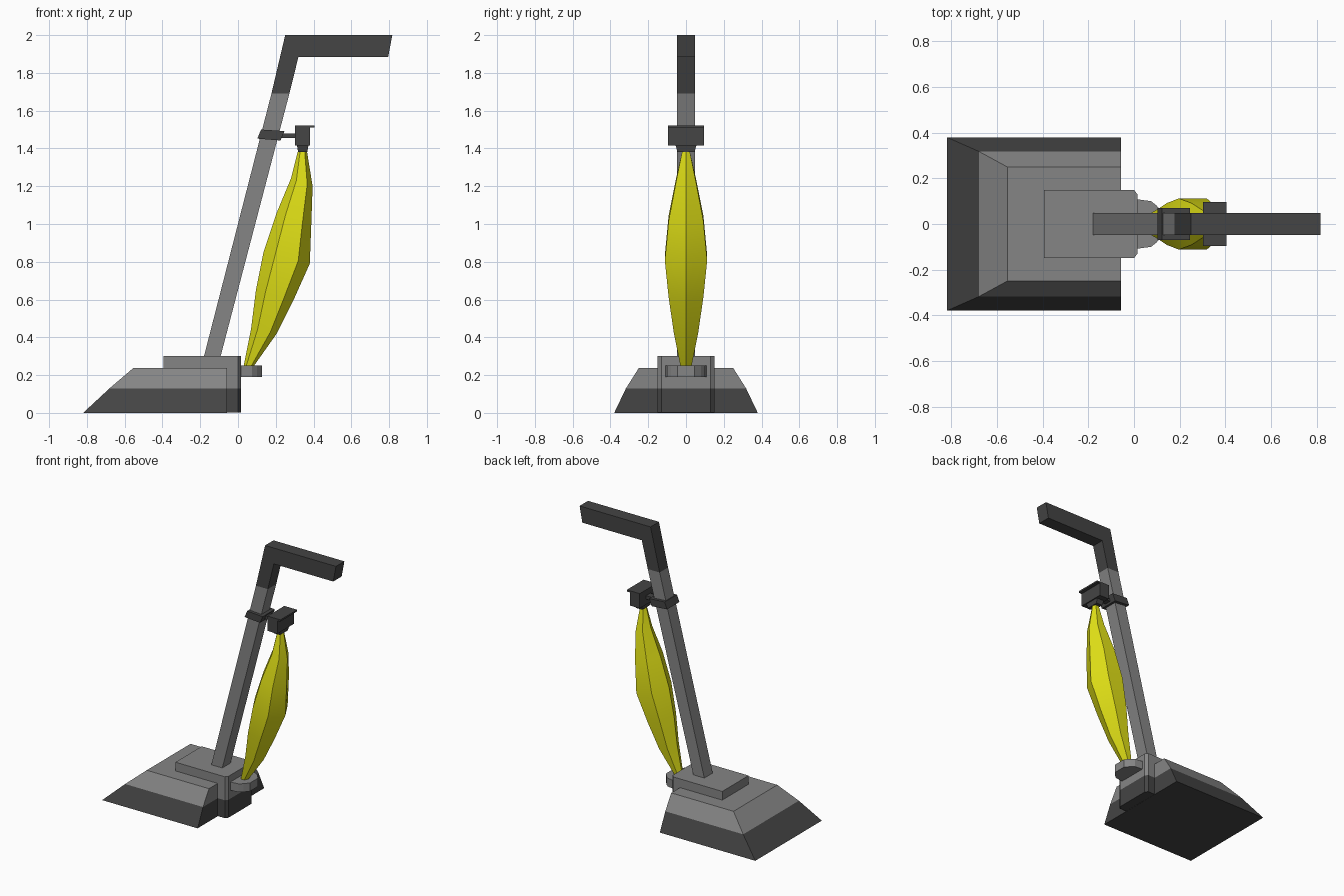
import bpy
import bmesh
import math

cube = bpy.data.objects.get("Cube")
if cube:
    bpy.data.objects.remove(cube, do_unlink=True)


def material(name, color):
    mat = bpy.data.materials.new(name)
    mat.use_nodes = True
    mat.diffuse_color = (*color, 1)
    bsdf = next(n for n in mat.node_tree.nodes if n.type == 'BSDF_PRINCIPLED')
    bsdf.inputs["Base Color"].default_value = (*color, 1)
    return mat


GREY = material("mid grey plastic", (0.235, 0.235, 0.235))
DARK = material("dark grey plastic", (0.058, 0.058, 0.058))
YELLOW = material("yellow fabric", (0.74, 0.74, 0.008))


def loft(name, rings, mats, split=None):
    """Skin a stack of rings; faces below the split height use the second material."""
    bm = bmesh.new()
    loops = [[bm.verts.new(p) for p in ring] for ring in rings]
    for low, high in zip(loops, loops[1:]):
        for i in range(len(low)):
            j = (i + 1) % len(low)
            bm.faces.new((low[i], low[j], high[j], high[i]))
    bm.faces.new(loops[0])
    bm.faces.new(loops[-1])
    bmesh.ops.recalc_face_normals(bm, faces=bm.faces[:])
    if split:
        for f in bm.faces:
            f.material_index = int(f.calc_center_median().z < split)
    mesh = bpy.data.meshes.new(name)
    bm.to_mesh(mesh)
    bm.free()
    for mat in mats:
        mesh.materials.append(mat)
    obj = bpy.data.objects.new(name, mesh)
    bpy.context.collection.objects.link(obj)
    return obj


def rect(x0, x1, half, z):
    return [(x0, -half, z), (x1, -half, z), (x1, half, z), (x0, half, z)]


def box(name, x0, x1, half, z0, z1, mat):
    return loft(name, [rect(x0, x1, half, z0), rect(x0, x1, half, z1)], [mat])


def side_profile(name, points, half, mat):
    """Extrude an x-z outline across y."""
    return loft(name, [[(x, y, z) for x, z in points] for y in (-half, half)], [mat])


def plan_rings(half_outline, heights):
    """Mirror an x-y half outline and repeat it at each height."""
    outline = half_outline + [(x, -y) for x, y in reversed(half_outline)]
    return [[(x, y, z) for x, y in outline] for z in heights]


# Floor head: sloped on three sides, dark lower band
loft("floor_head", [rect(-0.82, -0.057, 0.38, 0), rect(-0.68, -0.057, 0.318, 0.13),
                    rect(-0.555, -0.057, 0.25, 0.237)], [GREY, DARK], 0.13)

# Motor housing with chamfered rear corners
loft("motor_housing", plan_rings([(-0.395, 0.15), (0.0, 0.15), (0.015, 0.13)],
                                 (0.001, 0.13, 0.3)), [GREY, DARK], 0.13)

# Rounded outlet that carries the bag
loft("bag_outlet", plan_rings([(0.0, 0.11), (0.075, 0.1), (0.1, 0.08), (0.128, 0.045)],
                              (0.19, 0.25)), [GREY])

# Leaning pole and bent hand grip
side_profile("pole", [(-0.18, 0.3), (-0.092, 0.3), (0.272, 1.69), (0.177, 1.69)],
             0.048, GREY)
side_profile("hand_grip", [(0.177, 1.69), (0.272, 1.69), (0.32, 1.885), (0.795, 1.885),
                           (0.817, 2.0), (0.25, 2.0)], 0.048, DARK)

# Collar, arm and clip holding the top of the bag
side_profile("pole_collar", [(0.102, 1.452), (0.225, 1.442), (0.246, 1.492),
                             (0.122, 1.5)], 0.07, DARK)
box("clip_arm", 0.22, 0.31, 0.025, 1.455, 1.48, DARK)
box("bag_clip", 0.303, 0.382, 0.096, 1.415, 1.512, DARK)
box("clip_lid", 0.303, 0.406, 0.096, 1.51, 1.522, DARK)
loft("bag_neck", [rect(0.318, 0.367, 0.045, 1.382), rect(0.312, 0.373, 0.055, 1.416)], [DARK])

# Bag: hexagonal sections given as inner x, z, outer x, z and half width
sections = [
    (0.03, 0.25, 0.085, 0.25, 0.03),
    (0.07, 0.45, 0.205, 0.42, 0.065),
    (0.095, 0.65, 0.295, 0.6, 0.092),
    (0.135, 0.85, 0.38, 0.79, 0.112),
    (0.205, 1.06, 0.388, 1.0, 0.092),
    (0.28, 1.24, 0.395, 1.2, 0.055),
    (0.317, 1.385, 0.365, 1.385, 0.02),
]
bag_rings = []
for xa, za, xb, zb, w in sections:
    ring = []
    for t, side in ((0, 0), (0.25, -1), (0.75, -1), (1, 0), (0.75, 1), (0.25, 1)):
        ring.append((xa + (xb - xa) * t, side * w, za + (zb - za) * t))
    bag_rings.append(ring)
bag = loft("dust_bag", bag_rings, [YELLOW])
for face in bag.data.polygons:
    face.use_smooth = True
bag.data.set_sharp_from_angle(angle=math.radians(30))
